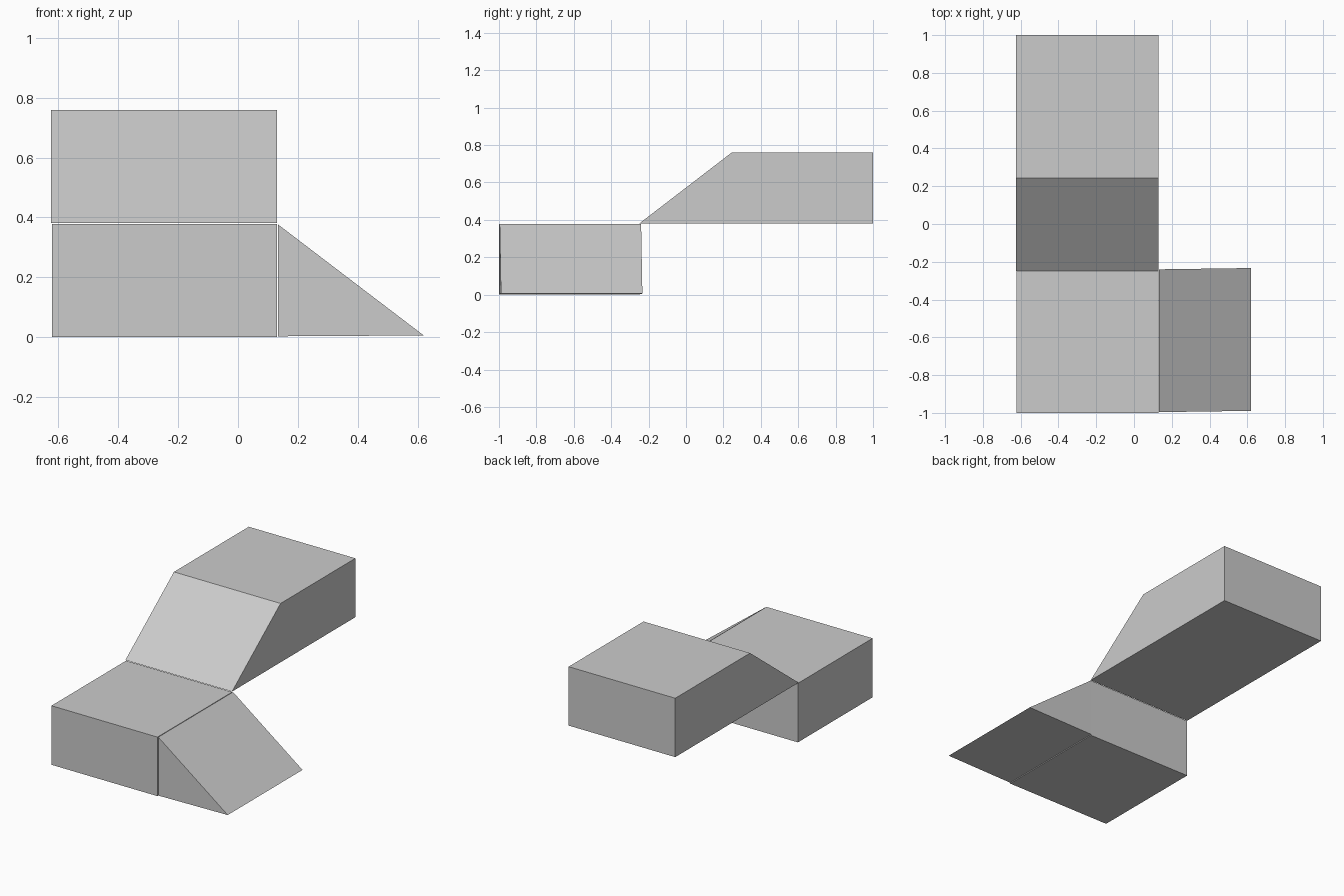
import bpy
import bmesh

if "Cube" in bpy.data.objects:
    bpy.data.objects.remove(bpy.data.objects["Cube"])


def prism(name, profile, start, end):
    """Extrude a closed profile from a start offset to an end offset."""
    bm = bmesh.new()
    face = bm.faces.new([bm.verts.new(start(p)) for p in profile])
    out = bmesh.ops.extrude_face_region(bm, geom=[face])
    moved = [v for v in out["geom"] if isinstance(v, bmesh.types.BMVert)]
    shift = end(profile[0])
    shift = [b - a for a, b in zip(start(profile[0]), shift)]
    bmesh.ops.translate(bm, verts=moved, vec=shift)
    bmesh.ops.recalc_face_normals(bm, faces=bm.faces)
    mesh = bpy.data.meshes.new(name)
    bm.to_mesh(mesh)
    bm.free()
    obj = bpy.data.objects.new(name, mesh)
    bpy.context.collection.objects.link(obj)
    return obj


def along_x(name, profile, x0, x1):
    return prism(name, profile, lambda p: (x0, *p), lambda p: (x1, *p))


def along_y(name, profile, y0, y1):
    return prism(name, profile, lambda p: (p[0], y0, p[1]), lambda p: (p[0], y1, p[1]))


# Lower landing block
along_y("lower_landing", [(-0.621, 0), (0.13, 0), (0.13, 0.378), (-0.621, 0.378)], -1, -0.245)

# Lower ramp, turned very slightly away from the landing's side
ramp = along_y("lower_ramp", [(0.133, 0.003), (0.62, 0.006), (0.133, 0.377)], -0.996, -0.24)
for v in ramp.data.vertices:
    v.co.y += 0.014 * (v.co.x - 0.133)

# Upper landing block and the ramp leading up to it
along_x("upper_landing", [(0.243, 0.382), (1, 0.382), (1, 0.759), (0.243, 0.759)], -0.624, 0.131)
along_x("upper_ramp", [(-0.248, 0.382), (0.243, 0.382), (0.243, 0.759)], -0.624, 0.131)
